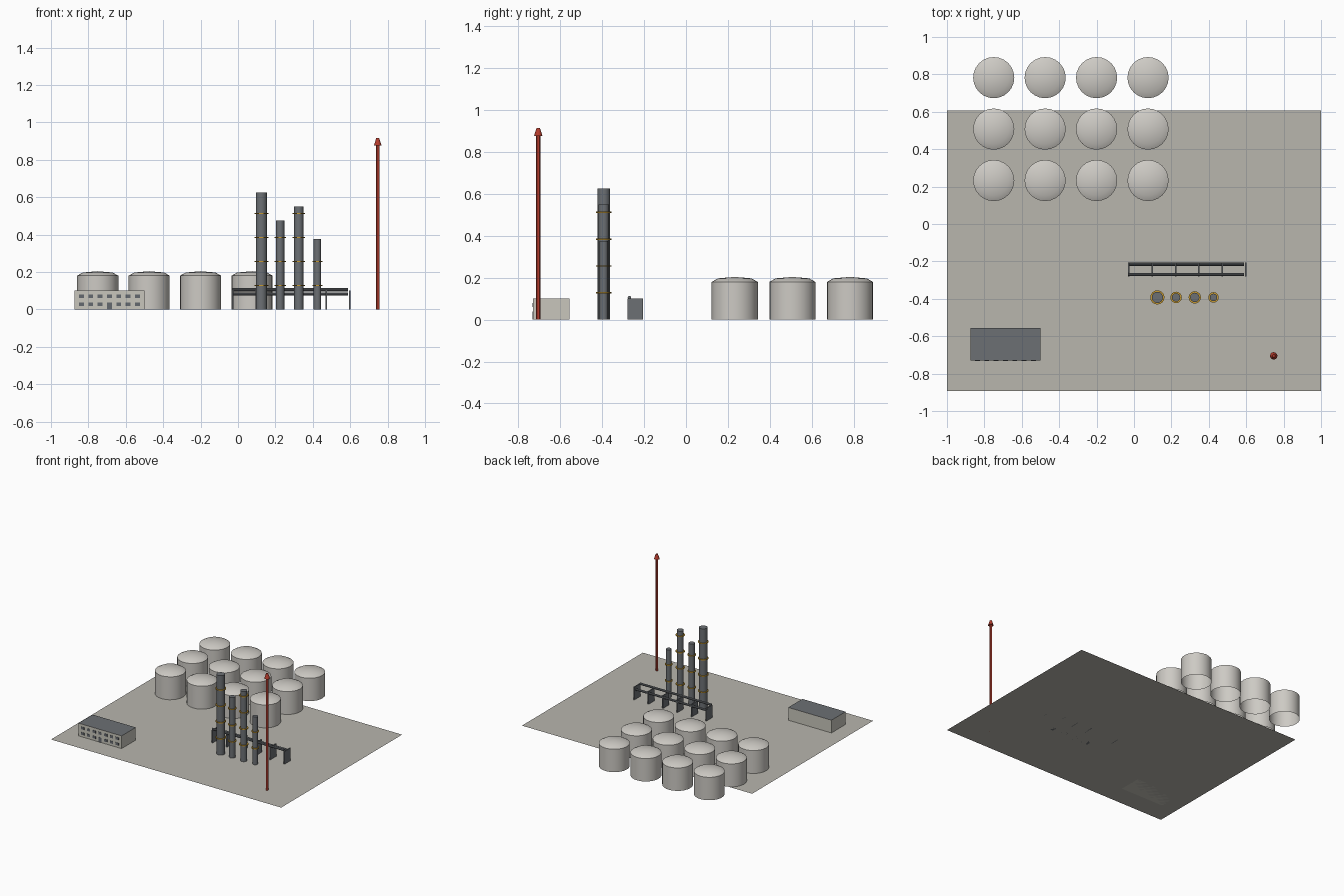
import bpy, bmesh, math
from mathutils import Matrix

if "Cube" in bpy.data.objects:
    bpy.data.objects.remove(bpy.data.objects["Cube"])


def mat(name, r, g, b):
    lin = [((c / 255 + 0.055) / 1.055) ** 2.4 for c in (r, g, b)]
    m = bpy.data.materials.new(name)
    m.diffuse_color = (*lin, 1)
    m.use_nodes = True
    m.node_tree.nodes["Principled BSDF"].inputs["Base Color"].default_value = m.diffuse_color
    return m


CONCRETE = mat("concrete", 184, 182, 174)
TANK = mat("tank_paint", 205, 202, 196)
STEEL = mat("dark_steel", 108, 112, 116)
YELLOW = mat("safety_yellow", 200, 155, 50)
WALL = mat("wall_plaster", 200, 198, 188)
GLASS = mat("window_grey", 100, 104, 110)
RED = mat("mast_red", 180, 60, 45)


def finish(name, bm, m, smooth=False):
    bmesh.ops.recalc_face_normals(bm, faces=bm.faces)
    me = bpy.data.meshes.new(name)
    bm.to_mesh(me)
    bm.free()
    for mm in (m if isinstance(m, list) else [m]):
        me.materials.append(mm)
    ob = bpy.data.objects.new(name, me)
    bpy.context.collection.objects.link(ob)
    if smooth:
        bpy.ops.object.select_all(action='DESELECT')
        ob.select_set(True)
        bpy.context.view_layer.objects.active = ob
        bpy.ops.object.shade_smooth_by_angle(angle=math.radians(30))
    return ob


def box(name, x0, x1, y0, y1, z0, z1, m):
    bm = bmesh.new()
    bmesh.ops.create_cube(bm, size=1)
    bmesh.ops.transform(bm, verts=bm.verts, matrix=Matrix.Translation(
        ((x0 + x1) / 2, (y0 + y1) / 2, (z0 + z1) / 2))
        @ Matrix.Diagonal((x1 - x0, y1 - y0, z1 - z0, 1)))
    return finish(name, bm, m)


def cone(name, x, y, z0, z1, r1, r2, m, n=16, rot=None):
    bm = bmesh.new()
    bmesh.ops.create_cone(bm, cap_ends=True, segments=n, radius1=r1, radius2=r2, depth=z1 - z0)
    t = Matrix.Translation((x, y, (z0 + z1) / 2))
    bmesh.ops.transform(bm, verts=bm.verts, matrix=t @ (rot or Matrix()))
    return finish(name, bm, m, True)


# ground slab
bm = bmesh.new()
bmesh.ops.create_grid(bm, x_segments=1, y_segments=1, size=1)
bmesh.ops.transform(bm, verts=bm.verts,
                    matrix=Matrix.Translation((0, -0.1425, 0)) @ Matrix.Diagonal((1, 0.75, 1, 1)))
finish("yard", bm, CONCRETE)


# storage tanks: open-bottomed shell with a shallow domed roof
def tank(name, x, y, n=24):
    bm = bmesh.new()
    rings = []
    for r, z in ((0.11, 0), (0.11, 0.18), (0.08, 0.197)):
        rings.append([bm.verts.new((x + r * math.cos(2 * math.pi * i / n),
                                    y + r * math.sin(2 * math.pi * i / n), z)) for i in range(n)])
    apex = bm.verts.new((x, y, 0.204))
    for i in range(n):
        j = (i + 1) % n
        for a, b in zip(rings, rings[1:]):
            bm.faces.new((a[i], a[j], b[j], b[i]))
        bm.faces.new((rings[-1][i], rings[-1][j], apex))
    finish(name, bm, TANK, True)


for i in range(4):
    for j in range(3):
        tank(f"tank_{i}_{j}", -0.75 + 0.275 * i, 0.2325 + 0.275 * j)

# process columns with platform rings
for i, (r, h) in enumerate(((0.03, 0.625), (0.0225, 0.475), (0.025, 0.55), (0.02, 0.375))):
    x, y = 0.125 + 0.1 * i, -0.3925
    cone(f"column_{i}", x, y, 0, h, r, r, STEEL)
    for k in range(1, 5):
        z = 0.128 * k
        if z < h - 0.01:
            cone(f"column_{i}_platform_{k}", x, y, z - 0.003, z + 0.003, r + 0.008, r + 0.008, YELLOW)

# pipe rack: plate supports and two pipes
for i in range(6):
    x = -0.028 + 0.125 * i
    box(f"rack_support_{i}", x - 0.004, x + 0.004, -0.28, -0.205, 0, 0.1, STEEL)
for i, (y, z) in enumerate(((-0.27, 0.105), (-0.215, 0.082))):
    cone(f"rack_pipe_{i}", 0.277, y, z - 0.31, z + 0.31, 0.0085, 0.0085, STEEL, 10,
         Matrix.Rotation(math.pi / 2, 4, 'Y'))

# office block: roof face gets the dark colour
office = box("office", -0.875, -0.5, -0.73, -0.555, 0, 0.1, [WALL, STEEL])
for p in office.data.polygons:
    p.material_index = int(p.normal.z > 0.5)
for i in range(7):
    x = -0.6875 + 0.05 * (i - 3)
    for j, z in enumerate((0.027, 0.07)):
        if i == 3 and j == 0:
            box("office_door", x - 0.013, x + 0.013, -0.732, -0.729, 0, 0.038, GLASS)
        else:
            box(f"window_{i}_{j}", x - 0.013, x + 0.013, -0.732, -0.729, z - 0.01, z + 0.01, GLASS)

# flare mast with tip
cone("mast", 0.747, -0.705, 0, 0.877, 0.01, 0.01, RED, 12)
cone("mast_tip", 0.747, -0.705, 0.877, 0.915, 0.02, 0.008, RED, 12)
